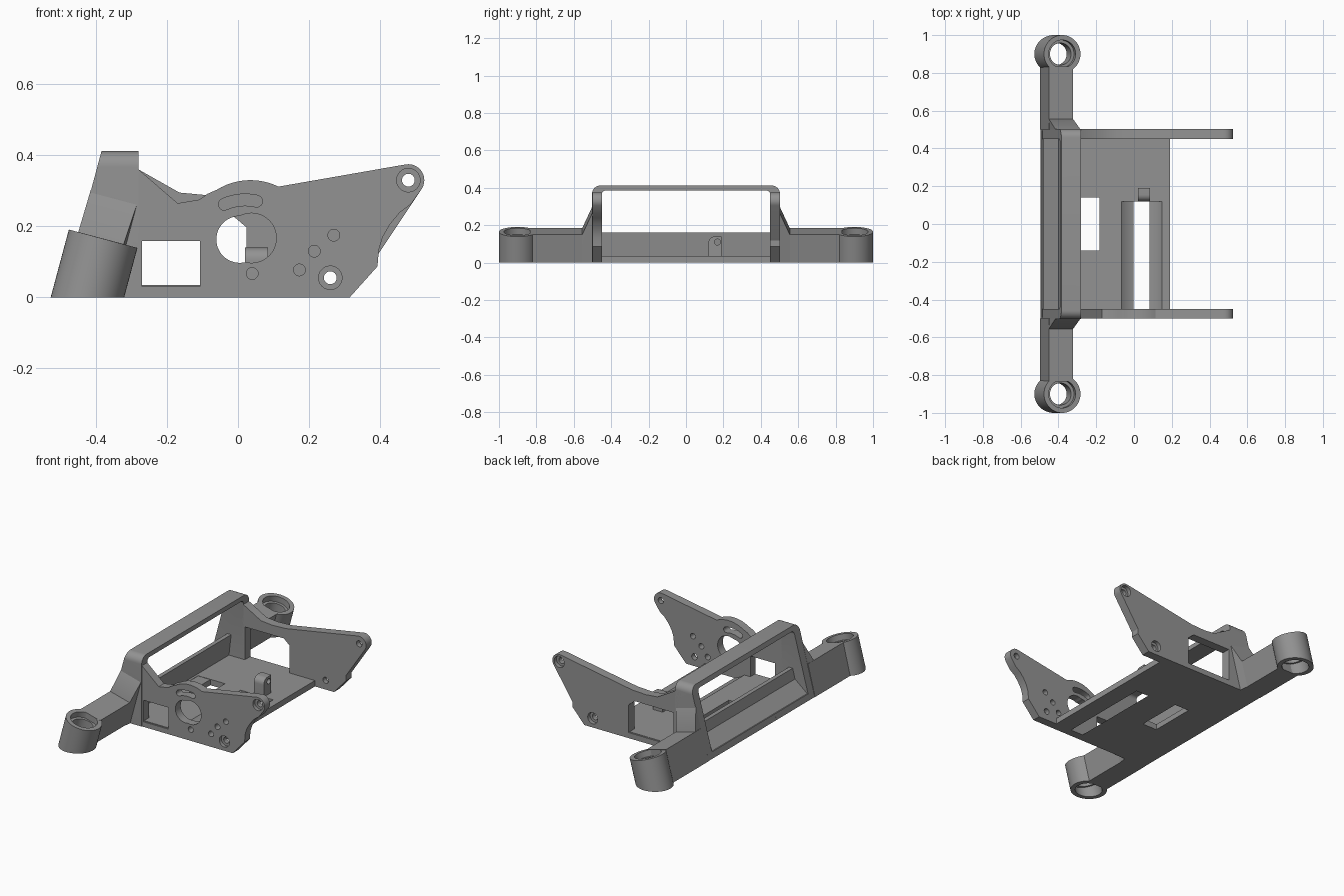
import bpy, bmesh, math
from mathutils import Vector, Matrix

if "Cube" in bpy.data.objects:
    bpy.data.objects.remove(bpy.data.objects["Cube"])

grey = bpy.data.materials.new("plain grey")
grey.diffuse_color = (0.29, 0.29, 0.29, 1)
grey.use_nodes = True
grey.node_tree.nodes["Principled BSDF"].inputs["Base Color"].default_value = grey.diffuse_color
TILT = math.radians(15)


def finish(name, bm):
    bmesh.ops.recalc_face_normals(bm, faces=bm.faces)
    me = bpy.data.meshes.new(name)
    bm.to_mesh(me)
    bm.free()
    me.materials.append(grey)
    ob = bpy.data.objects.new(name, me)
    bpy.context.collection.objects.link(ob)
    return ob


def prism(name, pts, axis, a, b):
    """Extrude a closed 2D profile along an axis from a to b."""
    place = {'x': lambda u, v, t: (t, u, v), 'y': lambda u, v, t: (u, t, v),
             'z': lambda u, v, t: (u, v, t)}[axis]
    bm = bmesh.new()
    lo = [bm.verts.new(place(u, v, a)) for u, v in pts]
    hi = [bm.verts.new(place(u, v, b)) for u, v in pts]
    bm.faces.new(lo)
    bm.faces.new(hi)
    n = len(pts)
    for i in range(n):
        bm.faces.new((lo[i], lo[(i + 1) % n], hi[(i + 1) % n], hi[i]))
    return finish(name, bm)


def hull(name, points):
    bm = bmesh.new()
    for p in points:
        bm.verts.new(p)
    bmesh.ops.convex_hull(bm, input=bm.verts)
    return finish(name, bm)


def rod(name, center, axis, r, lo, hi):
    """Cylinder along an axis through center, from lo to hi."""
    ax = Vector(axis).normalized()
    rot = ax.to_track_quat('Z', 'Y').to_matrix().to_4x4()
    bm = bmesh.new()
    bmesh.ops.create_cone(bm, cap_ends=True, segments=48, radius1=r, radius2=r, depth=hi - lo,
                          matrix=Matrix.Translation(Vector(center) + ax * (lo + hi) / 2) @ rot)
    return finish(name, bm)


def rect(u0, u1, v0, v1):
    return [(u0, v0), (u1, v0), (u1, v1), (u0, v1)]


def arc(cx, cy, r, a0, a1, n=12):
    return [(cx + r * math.cos(math.radians(a0 + (a1 - a0) * i / n)),
             cy + r * math.sin(math.radians(a0 + (a1 - a0) * i / n))) for i in range(n + 1)]


def boolean(ob, cutters, op='DIFFERENCE'):
    for c in cutters:
        m = ob.modifiers.new("cut", 'BOOLEAN')
        m.operation, m.solver, m.object = op, 'EXACT', c
        bpy.context.view_layer.objects.active = ob
        bpy.ops.object.modifier_apply(modifier=m.name)
        bpy.data.objects.remove(c)


def hole(x, z, r, a, b):
    return rod("cutter", (x, 0, z), (0, 1, 0), r, a, b)


# arch frame: rounded frame trimmed to the leaning side profile
outer = [(-0.503, 0), (0.503, 0)] + arc(0.458, 0.367, 0.045, 0, 90, 8) + arc(-0.458, 0.367, 0.045, 90, 180, 8)
inner = [(-0.45, 0.033), (0.45, 0.033)] + arc(0.43, 0.365, 0.02, 0, 90, 5) + arc(-0.43, 0.365, 0.02, 90, 180, 5)
arch = prism("arch_frame", outer, 'x', -0.6, -0.28)
boolean(arch, [prism("cutter", inner, 'x', -0.7, -0.2)])
boolean(arch, [prism("trim", [(-0.495, -0.1 + 0.1), (-0.28, 0), (-0.28, 0.5), (-0.361, 0.5)], 'y', -1, 1)], 'INTERSECT')

# low wall with a sloped back between the uprights
prism("rear_wall", [(-0.486, 0.03), (-0.40, 0.10), (-0.385, 0.16), (-0.36, 0.16), (-0.375, 0.03)], 'y', -0.455, 0.455)

# floor with cable opening, round motor cradle, rear notch and screw holes
floor = prism("floor", [(-0.495, 0), (0.19, 0), (0.19, 0.035), (-0.486, 0.035)], 'y', -0.495, 0.495)
boolean(floor, [
    prism("cutter", rect(-0.36, -0.183, -0.14, 0.14), 'z', -0.1, 0.1),
    rod("cutter", (0.04, 0, 0.158), (0, 1, 0), 0.1635, -0.45, 0.12),
    prism("cutter", rect(-0.6, -0.482, -0.14, 0.14), 'z', -0.1, 0.02)])

# tab standing at the cradle end
tab = prism("motor_tab", [(0.19, 0.03), (0.19, 0.14)] + arc(0.155, 0.105, 0.035, 90, 180, 8) + [(0.12, 0.03)],
            'x', 0.02, 0.085)
boolean(tab, [rod("cutter", (0, 0.168, 0.11), (1, 0, 0), 0.016, -0.1, 0.2)])

# side plates
lower = [(0.393, 0.087), (0.315, 0), (-0.32, 0)]
tip = arc(0.48, 0.33, 0.045, 100, -34)
front = prism("front_plate",
              [(-0.32, 0.36), (-0.28, 0.36), (-0.17, 0.265), (-0.11, 0.275), (-0.085, 0.292)]
              + arc(0.035, 0.15, 0.18, 122, 64, 12) + tip
              + [(0.487, 0.262), (0.455, 0.238), (0.428, 0.205), (0.408, 0.17), (0.397, 0.135)] + lower,
              'y', -0.5, -0.45)
back = prism("back_plate",
             [(-0.32, 0.36), (-0.28, 0.36), (-0.165, 0.295), (-0.09, 0.288), (0.0, 0.292), (0.115, 0.312)]
             + tip + [(0.393, 0.118)] + lower, 'y', 0.45, 0.503)

# motor opening, curved slot, screw holes and square window in the front plate
boolean(front, [hole(0.005, 0.163, 0.066, -0.6, -0.4), hole(0.038, 0.167, 0.07, -0.6, -0.4)])
slot = (arc(0.02, 0.13, 0.161, 114, 77, 10) + arc(0.0525, 0.2706, 0.0165, 77, -103, 8)
        + arc(0.02, 0.13, 0.128, 77, 114, 10) + arc(-0.0388, 0.262, 0.0165, 294, 114, 8))
slot = [p for i, p in enumerate(slot) if (Vector(p) - Vector(slot[i - 1])).length > 0.001]
boolean(front, [prism("cutter", slot, 'y', -0.6, -0.4),
                prism("cutter", rect(-0.27, -0.107, 0.03, 0.158), 'y', -0.6, -0.4)])
boolean(front, [hole(x, z, 0.0165, -0.6, -0.4)
                for x, z in ((0.04, 0.067), (0.173, 0.077), (0.215, 0.13), (0.27, 0.175))])

# large chamfered opening in the back plate
boolean(back, [prism("cutter", [(-0.27, 0.033), (0.024, 0.033), (0.024, 0.197), (-0.015, 0.23), (-0.27, 0.23)],
                     'y', 0.4, 0.6)])

# counterbored bolt holes in both plates
for plate, s in ((front, -1), (back, 1)):
    for x, z in ((0.48, 0.33), (0.26, 0.055)):
        boolean(plate, [hole(x, z, 0.018, *sorted((s * 0.4, s * 0.6))),
                        hole(x, z, 0.033, *sorted((s * 0.48, s * 0.6)))])

# arms, gussets and leaning end sockets on both sides
section = [(-0.497, 0), (-0.45, 0.184), (-0.322, 0.15), (-0.362, 0)]
root = [(-0.495, 0), (-0.415, 0.302), (-0.283, 0.267), (-0.355, 0)]
lean = (math.sin(TILT), 0, math.cos(TILT))
for s, side in ((-1, "front"), (1, "back")):
    prism(side + "_arm", section, 'y', s * 0.5, s * 0.833)
    hull(side + "_gusset", [(x, s * 0.555, z) for x, z in section] + [(x, s * 0.5, z) for x, z in root])
    c = (-0.38, s * 0.9, 0.165)
    socket = rod(side + "_socket", c, lean, 0.1, -0.3, 0)
    boolean(socket, [rod("cutter", c, lean, 0.058, -0.4, 0.1),
                     rod("cutter", c, lean, 0.074, -0.035, 0.1),
                     rod("cutter", c, lean, 0.074, -0.4, -0.125),
                     prism("cutter", rect(-1, 1, -2, 2), 'z', -1, 0)])

for ob in list(bpy.context.scene.objects):
    bpy.ops.object.select_all(action='DESELECT')
    ob.select_set(True)
    bpy.context.view_layer.objects.active = ob
    bpy.ops.object.shade_smooth_by_angle(angle=math.radians(25))
